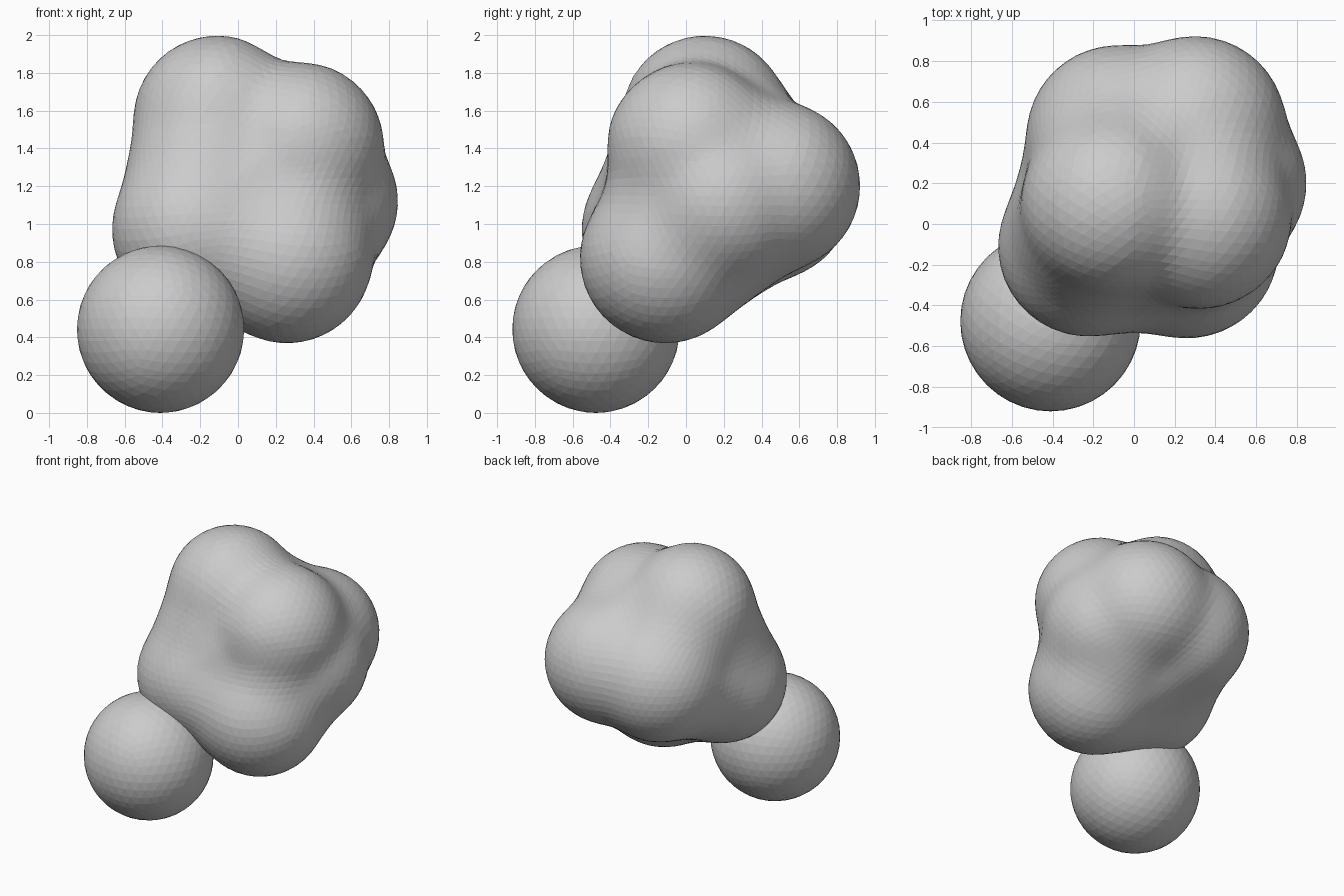
import bpy, bmesh, math
from mathutils import Vector
from mathutils.bvhtree import BVHTree

if "Cube" in bpy.data.objects:
    bpy.data.objects.remove(bpy.data.objects["Cube"])

R = 0.418          # shared lobe radius
HULL_R = 0.392     # thickness of the filler skin around all lobe centres
K = 0.02           # blend softness
CORE = Vector((0.08, 0.12, 1.15))
LOBES = {k: Vector(p) for k, p in dict(
    crown=(-0.11, 0.10, 1.555),
    shoulder=(0.325, 0.03, 1.41),
    front_low=(0.26, -0.11, 0.82),
    front_left=(-0.225, -0.11, 0.97),
    right=(0.405, 0.20, 1.12),
    back_right=(0.30, 0.475, 1.20),
    back_left=(-0.08, 0.43, 1.15),
).items()}

# bridges filling the valleys between lobes: (lobe, lobe, waist dip)
LINKS = [(LOBES[a], LOBES[b] - LOBES[a], dip) for a, b, dip in (
    ("crown", "front_left", 0),
    ("crown", "back_left", 0),
    ("crown", "shoulder", 0.05),
    ("shoulder", "front_low", 0.05),
    ("shoulder", "right", 0.01),
    ("shoulder", "back_right", 0.01),
    ("front_low", "front_left", 0),
    ("front_low", "right", 0),
    ("front_low", "back_right", 0),
    ("front_low", "back_left", 0),
    ("front_left", "back_left", 0),
    ("back_left", "back_right", 0),
    ("back_right", "right", 0),
)]

# convex shell through the lobe centres, used only for distances
shell = bmesh.new()
for c in LOBES.values():
    shell.verts.new(c)
bmesh.ops.convex_hull(shell, input=shell.verts)
SHELL = BVHTree.FromBMesh(shell)
shell.free()


def bridge(p, a, d, dip):
    # distance to a capsule with a slightly narrowed waist
    t = min(1, max(0, (p - a).dot(d) / d.length_squared))
    return (p - a - d * t).length - R + dip * 4 * t * (1 - t)


def field(p):
    # smooth union of bridges and filler skin, negative inside
    ds = [bridge(p, *link) for link in LINKS]
    ds.append(SHELL.find_nearest(p)[3] - HULL_R)
    low = min(ds)
    return low - K * math.log(sum(math.exp((low - d) / K) for d in ds))


def surface_point(direction):
    # walk inwards to the outer skin, then refine by halving
    far = 1.2
    while far > 0.1 and (gap := field(CORE + direction * far)) > 0:
        far -= max(gap * 0.8, 0.02)
    near, far = far, far + 0.04
    for _ in range(6):
        mid = (near + far) / 2
        if field(CORE + direction * mid) > 0:
            far = mid
        else:
            near = mid
    return CORE + direction * near


def add_object(name, bm):
    mesh = bpy.data.meshes.new(name)
    bm.to_mesh(mesh)
    bm.free()
    ob = bpy.data.objects.new(name, mesh)
    bpy.context.collection.objects.link(ob)
    return ob


# merged lumpy body, flat facets
bm = bmesh.new()
bmesh.ops.create_icosphere(bm, subdivisions=5, radius=1)
for v in bm.verts:
    v.co = surface_point(v.co.normalized())
add_object("lumpy_body", bm)

# separate round lobe resting on the ground
bm = bmesh.new()
bmesh.ops.create_icosphere(bm, subdivisions=4, radius=0.443)
bmesh.ops.translate(bm, verts=bm.verts, vec=(-0.41, -0.477, 0.443))
add_object("low_front_ball", bm)
